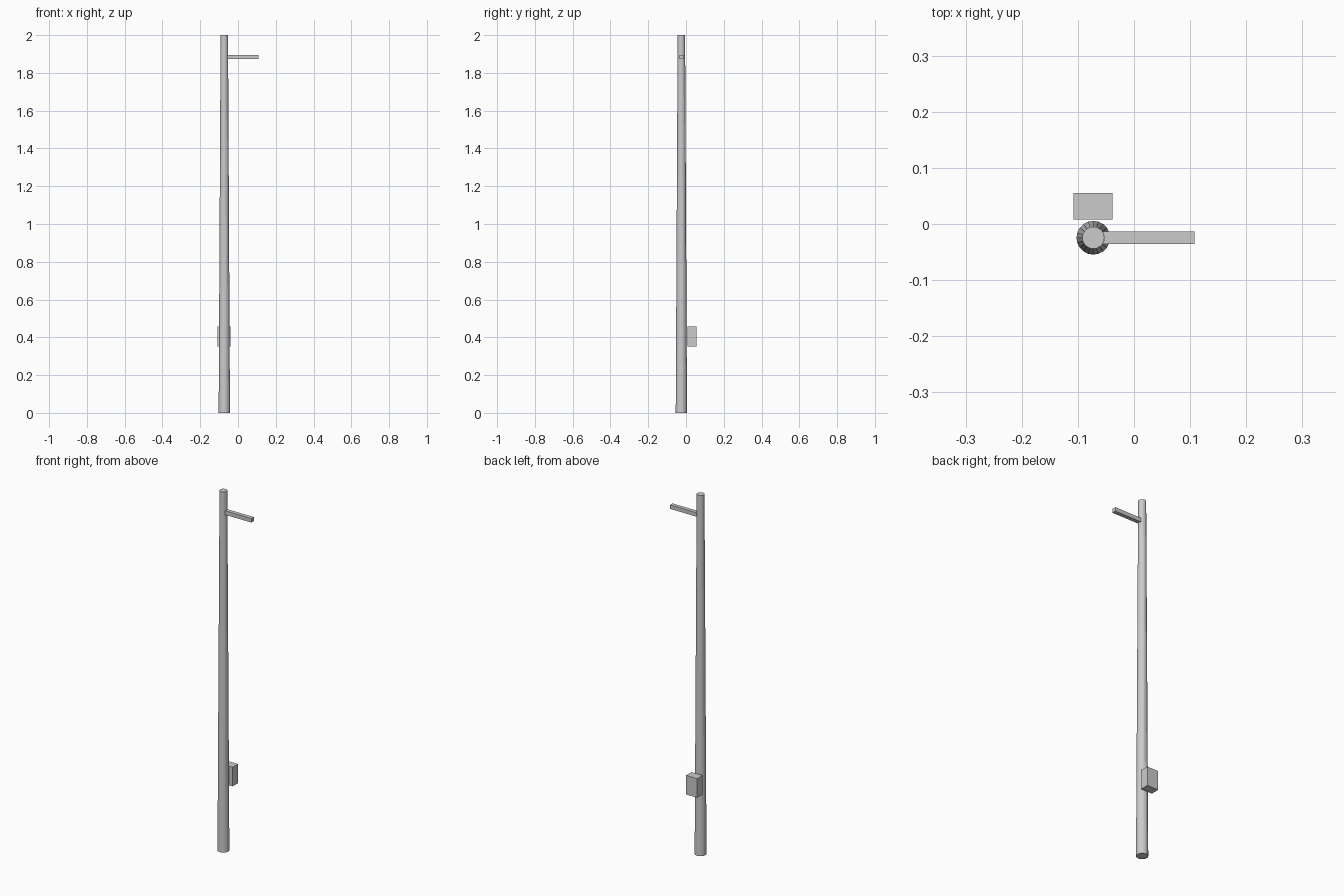
import bpy

if "Cube" in bpy.data.objects:
    bpy.data.objects.remove(bpy.data.objects["Cube"])

PX, PY = -0.0725, -0.0245  # pole axis


def box(name, lo, hi):
    bpy.ops.mesh.primitive_cube_add(size=1, location=[(a + b) / 2 for a, b in zip(lo, hi)])
    ob = bpy.context.object
    ob.name = name
    ob.scale = [b - a for a, b in zip(lo, hi)]
    bpy.ops.object.transform_apply(location=False, rotation=False, scale=True)
    return ob


# Tapered pole
bpy.ops.mesh.primitive_cone_add(vertices=20, radius1=0.03, radius2=0.0197, depth=2,
                                location=(PX, PY, 1))
bpy.context.object.name = "pole"

# Square arm near the top
box("arm", (-0.06, PY - 0.011, 1.873), (0.1075, PY + 0.011, 1.895))

# Service box behind the pole
box("service_box", (-0.1075, 0.008, 0.351), (-0.0385, 0.0555, 0.457))
